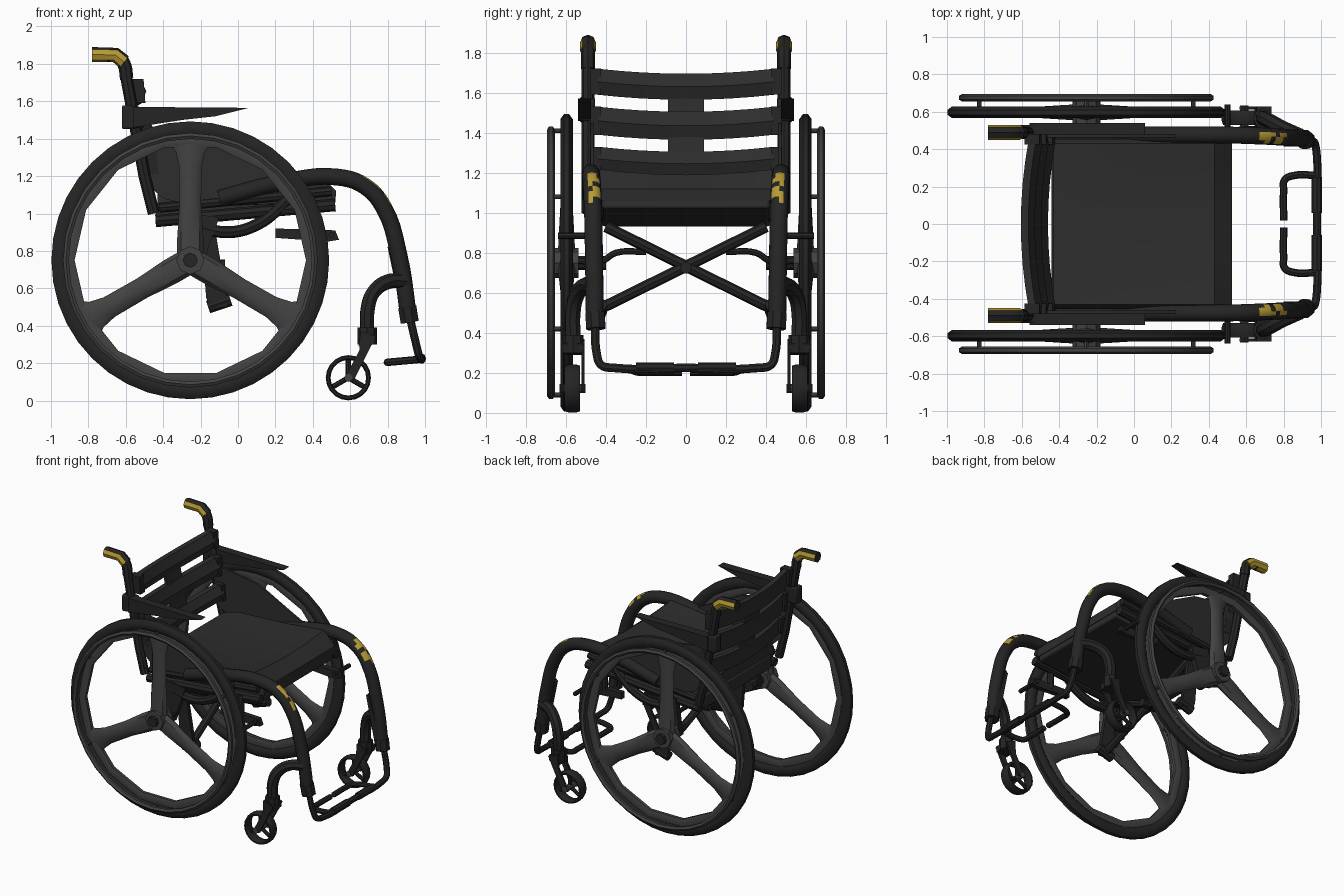
import bpy, bmesh, random
from math import sin, cos, pi, radians
from mathutils import Vector

random.seed(4)
cube = bpy.data.objects.get("Cube")
if cube:
    bpy.data.objects.remove(cube, do_unlink=True)


def material(name, r, g, b):
    m = bpy.data.materials.new(name)
    m.use_nodes = True
    m.diffuse_color = (r, g, b, 1)
    m.node_tree.nodes["Principled BSDF"].inputs["Base Color"].default_value = (r, g, b, 1)
    return m


BLACK = material("black_metal", .018, .018, .018)
CLOTH = material("dark_cloth", .026, .026, .026)
GREY = material("grey_alloy", .055, .055, .055)
GOLD = material("worn_gold", .48, .33, .035)


def finish(name, mesh, mat, mirror, bevel=0):
    """Link a mesh, smooth it by angle and mirror it to the other side."""
    mesh.materials.clear()
    mesh.materials.append(mat)
    mesh.shade_smooth()
    mesh.set_sharp_from_angle(angle=radians(40))
    ob = bpy.data.objects.new(name, mesh)
    bpy.context.collection.objects.link(ob)
    if bevel:
        mod = ob.modifiers.new("bevel", "BEVEL")
        mod.width, mod.segments = bevel, 2
    if mirror:
        mod = ob.modifiers.new("mirror", "MIRROR")
        mod.use_axis = (False, True, False)
        mod.use_mirror_merge = False
    return ob


def loft(name, sections, mat, closed=False, mirror=True, bevel=0):
    """Skin a list of cross-sections that share a point count."""
    bm = bmesh.new()
    rings = [[bm.verts.new(p) for p in s] for s in sections]
    n = len(rings[0])
    for a, b in zip(rings, rings[1:] + (rings[:1] if closed else [])):
        for i in range(n):
            j = (i + 1) % n
            bm.faces.new((a[i], a[j], b[j], b[i]))
    if not closed:
        bm.faces.new(rings[0])
        bm.faces.new(rings[-1])
    bmesh.ops.recalc_face_normals(bm, faces=bm.faces)
    mesh = bpy.data.meshes.new(name)
    bm.to_mesh(mesh)
    bm.free()
    return finish(name, mesh, mat, mirror, bevel)


def prism(name, xz, y0, y1, mat, mirror=True, bevel=0):
    return loft(name, [[(x, y, z) for x, z in xz] for y in (y0, y1)], mat, False, mirror, bevel)


def ring(name, centre, r, half_r, half_y, seg, sides, mat):
    """Elliptical ring turned around the y axis."""
    cx, cy, cz = centre
    secs = []
    for k in range(seg):
        a = 2 * pi * k / seg
        sec = []
        for i in range(sides):
            t = 2 * pi * (i + .5) / sides
            q = r + half_r * cos(t)
            sec.append((cx + q * cos(a), cy + half_y * sin(t), cz + q * sin(a)))
        secs.append(sec)
    return loft(name, secs, mat, closed=True)


def tube(name, pts, r, mat=BLACK, mirror=True, sides=2, bend=True):
    """Round tube through points."""
    cu = bpy.data.curves.new(name, "CURVE")
    cu.dimensions = "3D"
    cu.bevel_depth, cu.bevel_resolution, cu.resolution_u = r, sides, 5
    cu.use_fill_caps = True
    if bend and len(pts) > 2:
        sp = cu.splines.new("BEZIER")
        sp.bezier_points.add(len(pts) - 1)
        for b, p in zip(sp.bezier_points, pts):
            b.co = p
            b.handle_left_type = b.handle_right_type = "AUTO"
    else:
        sp = cu.splines.new("POLY")
        sp.points.add(len(pts) - 1)
        for b, p in zip(sp.points, pts):
            b.co = (*p, 1)
    tmp = bpy.data.objects.new(name + "_path", cu)
    bpy.context.collection.objects.link(tmp)
    bpy.context.view_layer.update()
    mesh = bpy.data.meshes.new_from_object(tmp.evaluated_get(bpy.context.evaluated_depsgraph_get()))
    bpy.data.objects.remove(tmp, do_unlink=True)
    return finish(name, mesh, mat, mirror)


def paint(ob, mat, rule):
    ob.data.materials.append(mat)
    for f in ob.data.polygons:
        if rule(f.center, f.normal):
            f.material_index = 1


# Drive wheels
HUB = Vector((-.255, .597, .75))
ring("tyre", HUB, .7, .046, .034, 40, 8, BLACK)
ring("wheel_rim", HUB, .655, .042, .024, 14, 6, GREY)
ring("push_rim", HUB + Vector((0, .078, 0)), .665, .018, .02, 32, 6, GREY)
for k in range(3):
    a = pi / 2 + k * 2 * pi / 3
    out, side = Vector((cos(a), 0, sin(a))), Vector((-sin(a), 0, cos(a)))
    secs = []
    for r, w, d in ((0, .07, .045), (.12, .07, .04), (.3, .058, .03), (.5, .06, .025), (.58, .078, .022), (.645, .125, .018)):
        secs.append([HUB + out * r + side * (w * cos(t * pi / 4)) + Vector((0, d * sin(t * pi / 4), 0)) for t in range(8)])
    loft("wheel_spoke", secs, GREY)
    for turn in (0, pi / 3):
        foot = HUB + Vector((cos(a + turn), 0, sin(a + turn))) * .66
        tube("push_rim_mount", [foot, foot + Vector((0, .078, 0))], .012, GREY)
tube("wheel_hub", [HUB - Vector((0, .06, 0)), HUB + Vector((0, .06, 0))], .075, GREY)
tube("hub_cap", [HUB, HUB + Vector((0, .085, 0))], .04, BLACK)
tube("axle", [(-.255, .4, .75), HUB], .035)
tube("axle_link", [(-.2, .54, .76), (-.19, .42, .76), (-.17, .35, .8), (-.16, .2, .805)], .016)
prism("axle_plate", [(-.3, .72), (-.2, .7), (-.1, .98), (-.26, 1)], .46, .5, BLACK)

# Seat with a dished, chamfered cushion
prism("seat_base", [(-.44, .93), (-.44, 1.04), (.51, 1.1), (.52, 1.02)], -.42, .42, CLOTH, False, .015)
secs = []
for y in (-.455, -.43, -.3, -.15, 0, .15, .3, .43, .455):
    lift = -.03 * (1 - (y / .45) ** 2)
    edge = .04 if abs(y) > .44 else 0
    profile = ((-.43, 1.03), (-.43, 1.12 - edge), (-.3, 1.165 - edge + lift), (.1, 1.185 - edge + lift),
               (.43 - edge, 1.22 - edge + lift), (.525 - edge, 1.12), (.52 - edge, 1.06))
    secs.append([(x, y, z) for x, z in profile])
loft("seat_cushion", secs, CLOTH, mirror=False)
tube("seat_rail", [(-.44, .46, .96), (.52, .46, 1.045)], .033)
tube("seat_upper_rail", [(-.42, .465, 1.03), (.5, .465, 1.12)], .026)
prism("side_guard", [(-.53, 1.46), (-.5, 1.17), (-.4, 1.08), (-.28, 1.05), (.2, 1.08), (.28, 1.18), (.1, 1.27), (-.15, 1.4)],
      .462, .478, CLOTH)

# Backrest posts, straps and push handles
tube("back_post", [(-.45, .49, 1), (-.5, .49, 1.2), (-.605, .49, 1.77)], .032, bend=False)
prism("post_clamp", [(-.62, 1.45), (-.62, 1.58), (-.52, 1.57), (-.5, 1.46)], .455, .53, BLACK, bevel=.01)
prism("armrest", [(-.56, 1.46), (-.56, 1.57), (.06, 1.565), (-.12, 1.52), (-.3, 1.5)], .475, .54, BLACK)
for z0, z1, x in ((1.59, 1.72, -.525), (1.39, 1.53, -.49), (1.21, 1.33, -.455)):
    secs = []
    for k in range(-4, 5):
        u = k / 4
        sag, back = .025 * (1 - u * u), .04 * (1 - u * u)
        mid = (z0 + z1) / 2 - sag
        shape = ((-.035, z0), (.01, z0), (.035, mid), (.0, z1), (-.04, z1), (-.03, mid))
        secs.append([(x - back + dx, .44 * u, z - (sag if z != mid else 0)) for dx, z in shape])
    loft("back_strap", secs, CLOTH, mirror=False)
    prism("strap_bracket", [(x - .05, z0), (x - .06, z1), (x + .02, z1), (x + .03, z0)], .425, .48, BLACK)
prism("back_spine", [(-.5, 1.2), (-.59, 1.66), (-.57, 1.66), (-.48, 1.2)], -.09, .09, CLOTH, False)
tube("handle_stem", [(-.595, .49, 1.72), (-.61, .49, 1.8), (-.65, .49, 1.845), (-.7, .49, 1.845)], .036)
grip = tube("push_grip", [(-.61, .49, 1.81), (-.655, .49, 1.848), (-.78, .49, 1.85)], .04, bend=False)
paint(grip, GOLD, lambda c, n: n.z < .55 and c.x > -.775)

# Front frame, footrest and chipped paint
front = tube("front_frame", [(-.1, .475, 1.08), (.25, .475, 1.17), (.53, .475, 1.195), (.68, .47, 1.145), (.78, .465, 1.03),
                             (.86, .46, .78), (.915, .455, .43)], .045, sides=4)
paint(front, GOLD, lambda c, n: .68 < c.x < .82 and n.x + n.z > .9 and n.y < .5 and random.random() < .65)
tube("leg_clamp", [(.905, .455, .5), (.918, .45, .42)], .052)
prism("leg_cover", [(.8, .82), (.82, .84), (.93, .44), (.88, .44)], .415, .45, BLACK)
tube("footrest_bar", [(.915, .455, .46), (.955, .445, .29), (.968, .425, .24), (.978, .36, .225), (.978, 0, .225)], .022)
tube("foot_support", [(.97, .26, .22), (.86, .26, .21), (.805, .235, .205), (.8, .18, .205), (.8, .02, .205)], .02)
tube("bar_sleeve", [(.978, .06, .225), (.978, .25, .225)], .028)

# Lower frame loop, cross brace and brakes
tube("lower_loop", [(.3, .47, 1.12), (.22, .47, 1.03), (.1, .47, .94), (-.05, .47, .9), (-.22, .47, .93)], .032)
tube("cross_brace", [(-.165, -.4, .93), (-.1, .43, .52)], .028)
tube("brace_foot", [(-.16, .43, .5), (-.04, .43, .54)], .035)
prism("brace_plate", [(-.17, .55), (-.15, .5), (-.06, .5), (-.06, .55), (-.12, .9), (-.2, .9)], .43, .46, BLACK)
tube("brace_pivot", [(-.2, 0, .725), (-.07, 0, .725)], .03, mirror=False)
prism("brake_body", [(.2, .87), (.2, .92), (.52, .91), (.54, .86), (.48, .85)], .46, .5, BLACK)
tube("brake_bar", [(.5, .45, .885), (.5, .64, .885)], .016)
tube("brake_mount", [(.36, .475, 1.05), (.36, .48, .88)], .025)

# Casters
tube("caster_arm", [(.89, .47, .64), (.8, .51, .635), (.725, .55, .58), (.695, .565, .5), (.69, .565, .38)], .04)
tube("caster_stem", [(.69, .565, .39), (.69, .565, .3)], .052)
C = Vector((.59, .568, .122))
ring("caster_tyre", C, .108, .014, .042, 20, 8, BLACK)
tube("caster_axle", [C - Vector((0, .065, 0)), C + Vector((0, .065, 0))], .022, GREY)
for k in range(3):
    a = pi / 2 + k * 2 * pi / 3
    tube("caster_spoke", [C, C + Vector((cos(a), 0, sin(a))) * .105], .014)
for y in (.515, .62):
    prism("caster_fork", [(.565, .11), (.62, .11), (.7, .27), (.735, .34), (.655, .37), (.65, .27)], y - .008, y + .008, BLACK)
prism("fork_crown", [(.645, .29), (.73, .3), (.735, .345), (.655, .37)], .515, .62, BLACK)
